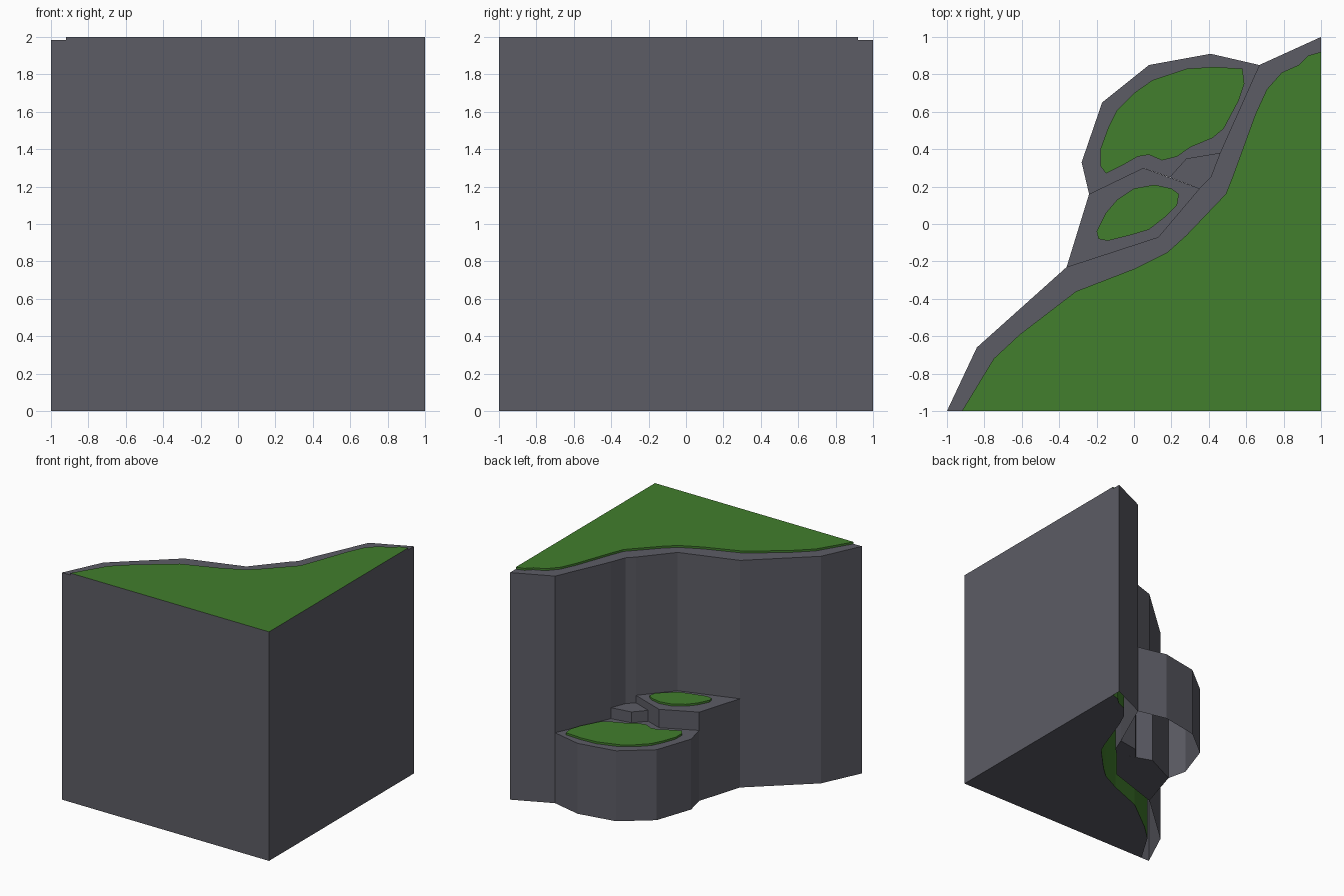
import bpy
import bmesh

default = bpy.data.objects.get("Cube")
if default:
    bpy.data.objects.remove(default, do_unlink=True)


def make_material(name, colour):
    material = bpy.data.materials.new(name)
    material.use_nodes = True
    material.diffuse_color = colour
    material.node_tree.nodes["Principled BSDF"].inputs["Base Color"].default_value = colour
    return material


MATERIALS = [
    make_material("rock grey", (0.107, 0.107, 0.130, 1)),
    make_material("grass green", (0.054, 0.209, 0.026, 1)),
]
ROCK, GRASS = range(len(MATERIALS))


def extrude_outline(name, outline, bottom, top, top_colour=ROCK, walls=None,
                    grass_walls=0, floor=True):
    """Raise a counter-clockwise outline; only the first `walls` edges get a wall,
    and the first `grass_walls` of those are green."""
    bm = bmesh.new()
    low = [bm.verts.new((x, y, bottom)) for x, y in outline]
    high = [bm.verts.new((x, y, top)) for x, y in outline]
    count = len(outline)

    bm.faces.new(high).material_index = top_colour
    if floor:
        bm.faces.new(low[::-1]).material_index = ROCK
    for i in range(count if walls is None else walls):
        j = (i + 1) % count
        wall = bm.faces.new((low[i], low[j], high[j], high[i]))
        wall.material_index = GRASS if i < grass_walls else ROCK

    for vert in [v for v in bm.verts if not v.link_faces]:
        bm.verts.remove(vert)
    mesh = bpy.data.meshes.new(name)
    bm.to_mesh(mesh)
    bm.free()
    for material in MATERIALS:
        mesh.materials.append(material)
    obj = bpy.data.objects.new(name, mesh)
    bpy.context.collection.objects.link(obj)
    return obj


def grass_patch(name, outline, ground):
    """Thin turf layer lying on a ledge."""
    return extrude_outline(name, outline, ground, ground + TURF, GRASS,
                           grass_walls=len(outline))


# Heights of the levels
PLATEAU = 2.0
TURF = 0.017
LOW_LEDGE = 0.615
STEP = 0.71
HIGH_LEDGE = 0.775

# Plateau: grass on top and along the winding edge, rock on the straight sides
grass_edge = [
    (1, .92), (.93, .9), (.88, .85), (.79, .81), (.71, .72), (.65, .59),
    (.53, .26), (.49, .16), (.28, -.06), (.18, -.15), (0, -.24),
    (-.31, -.36), (-.61, -.59), (-.75, -.72), (-.92, -1),
]
extrude_outline("plateau", grass_edge + [(1, -1)], 0, PLATEAU, GRASS,
                grass_walls=len(grass_edge) - 1)

# Cliff: faceted rock shell around the winding edge, open underneath
cliff_edge = [
    (1, 1), (.67, .85), (.46, .38), (.41, .25), (.35, .19), (.13, -.07),
    (-.36, -.23), (-.84, -.66), (-1, -1),
]
rim = [grass_edge[0]] + cliff_edge + grass_edge[:0:-1]
extrude_outline("cliff", rim, 0, PLATEAU - TURF, walls=len(cliff_edge) + 1, floor=False)

# Low ledge: rock shell, walled on the outside only
low_outer = [(.67, .85), (.41, .91), (.08, .85), (-.17, .65), (-.28, .33), (-.24, .16)]
low_inner = [(.05, .3), (.19, .25), (.28, .35), (.46, .38)]
extrude_outline("low_ledge", low_outer + low_inner, 0, LOW_LEDGE,
                walls=len(low_outer) - 1, floor=False)

# High ledge and the small step beside it
extrude_outline("high_ledge",
                [(.05, .3), (-.24, .16), (-.36, -.23), (.13, -.07), (.35, .19)],
                0, HIGH_LEDGE)
extrude_outline("small_step",
                [(.28, .35), (.19, .25), (.35, .19), (.41, .25), (.46, .38)],
                0, STEP)

# Turf on the ledges
low_grass = [
    (.43, .84), (.28, .83), (.1, .77), (0, .7), (-.09, .61), (-.14, .51),
    (-.18, .4), (-.18, .31), (-.15, .27), (-.05, .32), (.02, .36), (.08, .37),
    (.15, .34), (.23, .36), (.3, .41), (.42, .46), (.48, .51), (.56, .66),
    (.59, .75), (.58, .83),
]
grass_patch("low_ledge_grass", low_grass, LOW_LEDGE)

high_grass = [
    (.11, .21), (0, .19), (-.09, .13), (-.15, .06), (-.2, -.04), (-.19, -.08),
    (-.14, -.09), (-.02, -.06), (.08, -.03), (.17, .04), (.23, .1), (.24, .16),
    (.2, .19),
]
grass_patch("high_ledge_grass", high_grass, HIGH_LEDGE)
